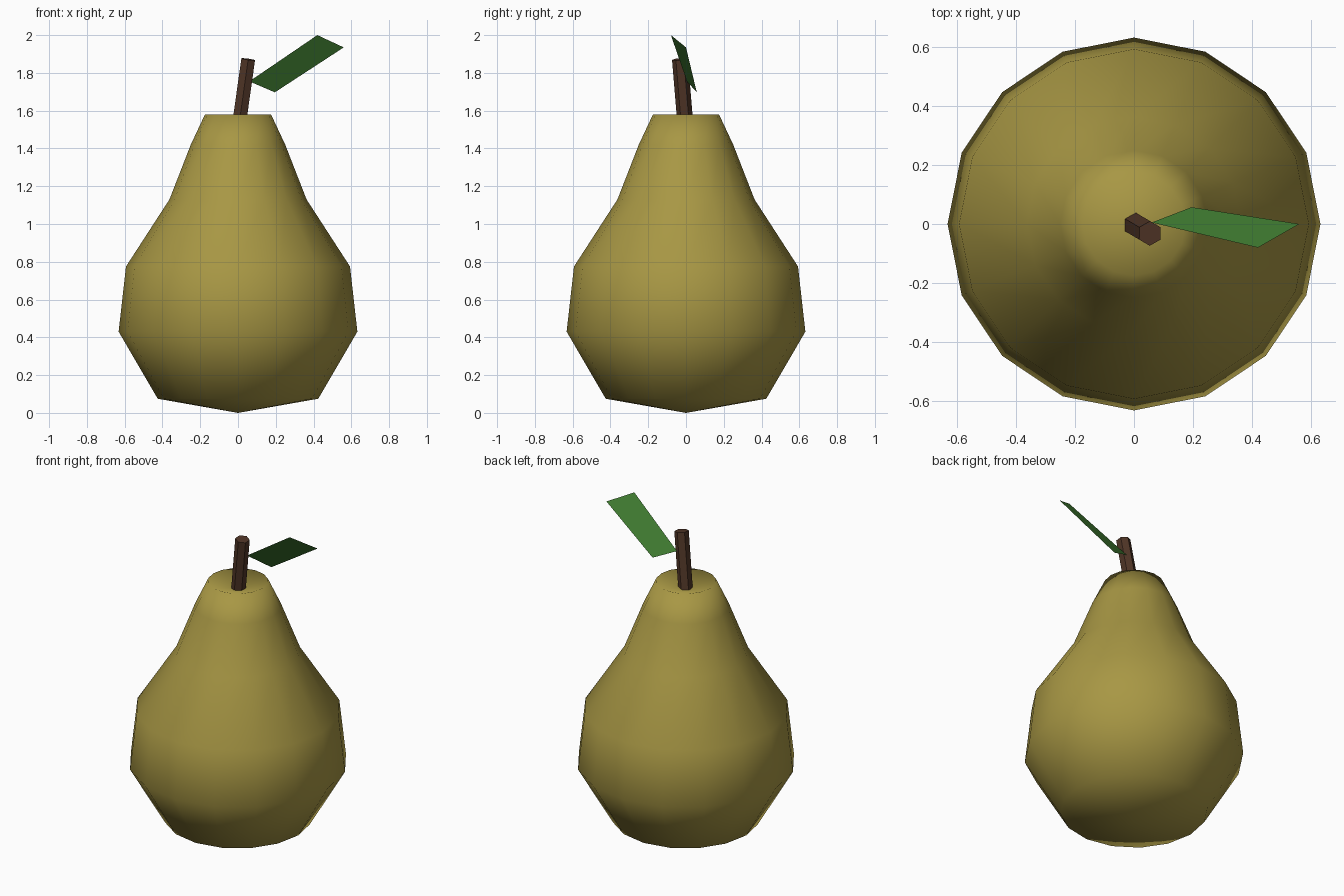
import bpy
import bmesh
import math
from mathutils import Vector

cube = bpy.data.objects.get("Cube")
if cube:
    bpy.data.objects.remove(cube, do_unlink=True)


def material(name, color):
    mat = bpy.data.materials.new(name)
    mat.use_nodes = True
    mat.diffuse_color = (*color, 1)
    mat.node_tree.nodes["Principled BSDF"].inputs["Base Color"].default_value = (*color, 1)
    return mat


def add_object(name, bm, mat, smooth=False):
    mesh = bpy.data.meshes.new(name)
    for face in bm.faces:
        face.smooth = smooth
    bm.to_mesh(mesh)
    bm.free()
    mesh.materials.append(mat)
    obj = bpy.data.objects.new(name, mesh)
    bpy.context.collection.objects.link(obj)
    return obj


skin = material("olive yellow skin", (0.39, 0.31, 0.058))
bark = material("dark brown stem", (0.08, 0.036, 0.02))
green = material("leaf green", (0.052, 0.205, 0.032))

# Fruit body: a profile turned around z, from the pointed base to the top dimple
profile = [(0, 0), (0.425, 0.075), (0.632, 0.43), (0.593, 0.775),
           (0.363, 1.13), (0.25, 1.42), (0.175, 1.58), (0, 1.525)]
bm = bmesh.new()
verts = [bm.verts.new((r, 0, z)) for r, z in profile]
edges = [bm.edges.new(pair) for pair in zip(verts, verts[1:])]
bmesh.ops.spin(bm, geom=verts + edges, cent=(0, 0, 0), axis=(0, 0, 1),
               angle=math.tau, steps=16, use_merge=False)
bmesh.ops.remove_doubles(bm, verts=bm.verts, dist=0.001)
bmesh.ops.recalc_face_normals(bm, faces=bm.faces)
add_object("fruit_body", bm, skin, smooth=True)

# Stem: a leaning six-sided rod with its foot in the dimple
foot, tip = Vector((0.003, -0.002, 1.51)), Vector((0.054, -0.032, 1.872))
lean = tip - foot
bm = bmesh.new()
bmesh.ops.create_cone(bm, cap_ends=True, segments=6, radius1=0.042,
                      radius2=0.042, depth=lean.length)
stem = add_object("stem", bm, bark)
stem.location = (foot + tip) / 2
stem.rotation_euler = lean.to_track_quat("Z", "Y").to_euler()

# Leaf: one thin slanted blade
bm = bmesh.new()
corners = [(0.06, 0.005, 1.755), (0.42, -0.08, 2.0),
           (0.56, 0.0, 1.935), (0.195, 0.057, 1.697)]
bm.faces.new([bm.verts.new(c) for c in corners])
add_object("leaf", bm, green)
